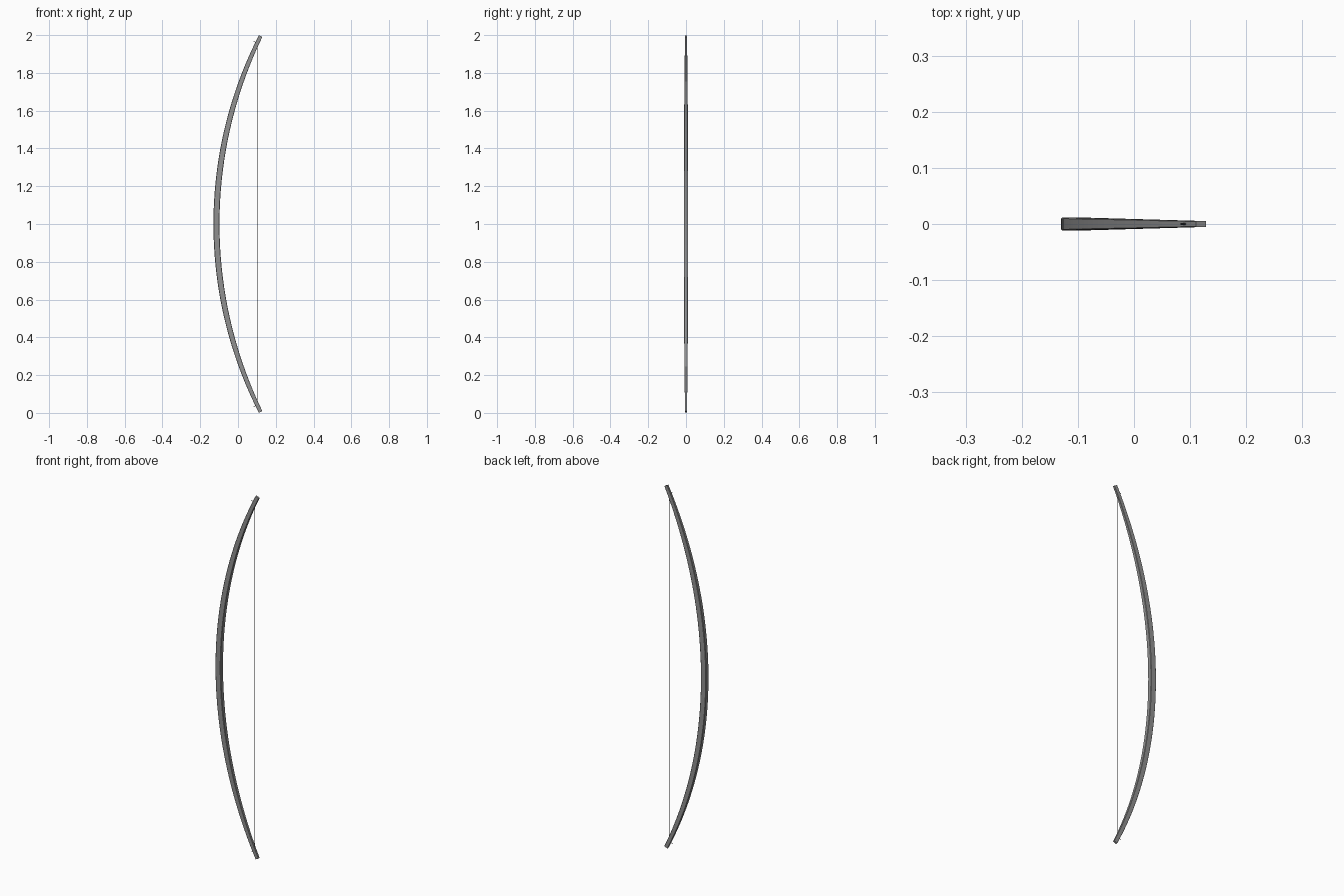
import bpy, bmesh, math
from mathutils import Vector

if "Cube" in bpy.data.objects:
    bpy.data.objects.remove(bpy.data.objects["Cube"])

R = 2.235         # radius of the limb's arc
X0 = -0.114       # centre line at mid height
A = math.asin(0.9945 / R)


def material(name, v):
    m = bpy.data.materials.new(name)
    m.diffuse_color = (v, v, v, 1)
    m.use_nodes = True
    m.node_tree.nodes["Principled BSDF"].inputs["Base Color"].default_value = m.diffuse_color
    return m


WOOD = material("dark_wood", 0.28)
CORD = material("dark_cord", 0.06)


def arc(t):
    """Point and inward normal on the arc, t from -1 (bottom) to 1 (top)."""
    a = A * t
    p = Vector((X0 + R * (1 - math.cos(a)), 0, 1 + R * math.sin(a)))
    return p, Vector((math.cos(a), 0, -math.sin(a)))


def section(t):
    """Rectangular section with small chamfered corners."""
    p, n = arc(t)
    d, w = 0.016 - 0.0058 * t * t, 0.0118 - 0.0066 * t * t
    c = 0.18 * w
    pts = [(d, w - c), (d - c, w), (c - d, w), (-d, w - c),
           (-d, c - w), (c - d, -w), (d - c, -w), (d, c - w)]
    return [p + n * u + Vector((0, v, 0)) for u, v in pts]


def loft(name, rings, mat):
    bm = bmesh.new()
    vr = [[bm.verts.new(co) for co in ring] for ring in rings]
    n = len(vr[0])
    for a, b in zip(vr, vr[1:]):
        for i in range(n):
            bm.faces.new((a[i], a[(i + 1) % n], b[(i + 1) % n], b[i]))
    bm.faces.new(vr[0][::-1])
    bm.faces.new(vr[-1])
    bmesh.ops.recalc_face_normals(bm, faces=bm.faces)
    me = bpy.data.meshes.new(name)
    bm.to_mesh(me)
    bm.free()
    me.materials.append(mat)
    ob = bpy.data.objects.new(name, me)
    bpy.context.collection.objects.link(ob)
    bpy.context.view_layer.objects.active = ob
    ob.select_set(True)
    bpy.ops.object.shade_smooth_by_angle(angle=math.radians(30))
    ob.select_set(False)


def wire(name, pts, radius, mat):
    cu = bpy.data.curves.new(name, 'CURVE')
    cu.dimensions = '3D'
    cu.bevel_depth = radius
    cu.bevel_resolution = 1
    cu.use_fill_caps = True
    sp = cu.splines.new('POLY')
    sp.points.add(len(pts) - 1)
    for q, co in zip(sp.points, pts):
        q.co = (*co, 1)
    cu.materials.append(mat)
    ob = bpy.data.objects.new(name, cu)
    bpy.context.collection.objects.link(ob)


# curved stave tapering to both tips
loft("bow_stave", [section(-1 + i / 24) for i in range(49)], WOOD)

# straight bowstring
wire("bowstring", [(0.102, 0, 0.04), (0.102, 0, 1.96)], 0.0014, CORD)

# short string ends poking through the back of each tip
for name, s in (("lower_string_end", -1), ("upper_string_end", 1)):
    wire(name, [(0.102, 0, 1 + 0.958 * s), (0.083, 0, 1 + 0.966 * s)], 0.0014, CORD)
